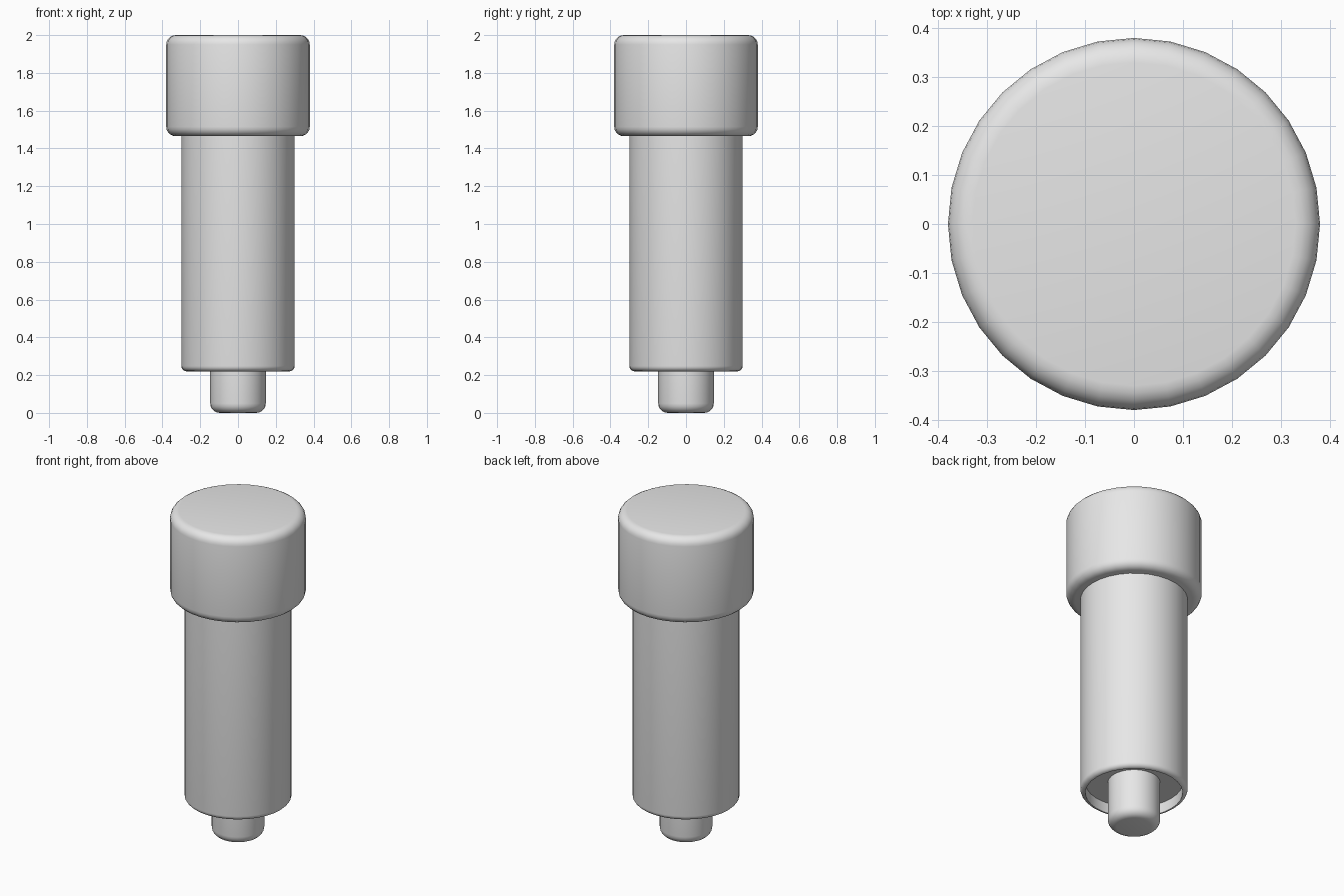
import bpy
import bmesh
from math import cos, sin, pi, radians
from mathutils import Vector

SIDES = 32

cube = bpy.data.objects.get("Cube")
if cube:
    bpy.data.objects.remove(cube)

grey = bpy.data.materials.new("light grey")
grey.use_nodes = True
grey.diffuse_color = (0.8, 0.8, 0.8, 1)
grey.node_tree.nodes["Principled BSDF"].inputs["Base Color"].default_value = grey.diffuse_color


def rounded(radius, z, bevel, start, end, steps=5):
    """Quarter-round profile points; angles count from straight outward."""
    angles = [radians(start + (end - start) * i / steps) for i in range(steps + 1)]
    centre_z = z + bevel if min(start, end) < 0 else z - bevel
    return [(radius - bevel + bevel * cos(a), centre_z + bevel * sin(a)) for a in angles]


def lathe(name, profile):
    """Revolve a bottom-to-top profile and close both ends with flat discs."""
    bm = bmesh.new()
    rings = []
    for r, z in profile:
        rings.append([bm.verts.new((r * cos(2 * pi * i / SIDES), r * sin(2 * pi * i / SIDES), z))
                      for i in range(SIDES)])
    for low, high in zip(rings, rings[1:]):
        for i in range(SIDES):
            j = (i + 1) % SIDES
            bm.faces.new((low[i], low[j], high[j], high[i]))
    bm.faces.new(rings[0][::-1])
    bm.faces.new(rings[-1])
    mesh = bpy.data.meshes.new(name)
    bm.to_mesh(mesh)
    bm.free()
    mesh.materials.append(grey)
    obj = bpy.data.objects.new(name, mesh)
    bpy.context.collection.objects.link(obj)
    bpy.ops.object.select_all(action="DESELECT")
    obj.select_set(True)
    bpy.context.view_layer.objects.active = obj
    bpy.ops.object.shade_smooth_by_angle(angle=radians(35))
    return obj


# Wide cap with rounded top and bottom edges
lathe("cap", rounded(0.38, 1.465, 0.05, -90, 0) + rounded(0.38, 2.0, 0.05, 0, 90))

# Barrel with a rounded rim around a shallow recess underneath
lathe("barrel", [(0.272, 0.285)] + rounded(0.3, 0.22, 0.028, -90, 0) + [(0.3, 1.5)])

# Tip pin coming out of the recess
lathe("tip_pin", rounded(0.147, 0.0, 0.05, -90, 0) + [(0.147, 0.3)])
